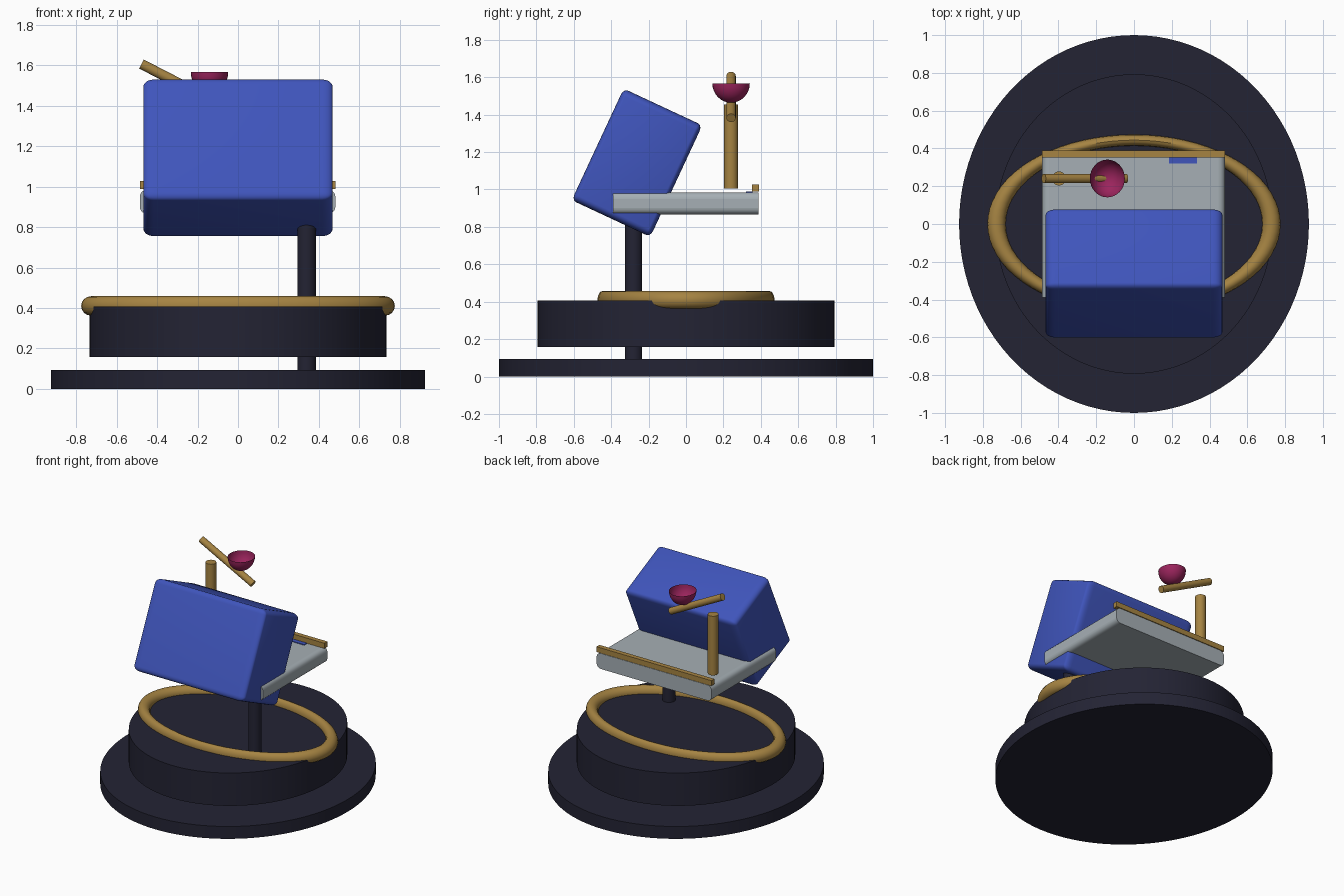
import bpy, math
from mathutils import Vector

cube = bpy.data.objects.get("Cube")
if cube:
    bpy.data.objects.remove(cube, do_unlink=True)


def material(name, rgb):
    m = bpy.data.materials.new(name)
    m.use_nodes = True
    colour = (*rgb, 1)
    m.diffuse_color = colour
    m.node_tree.nodes["Principled BSDF"].inputs["Base Color"].default_value = colour
    return m


NAVY = material("dark navy", (.017, .017, .034))
BLUE = material("blue", (.05, .09, .50))
GOLD = material("gold", (.38, .23, .055))
GREY = material("light grey", (.38, .43, .46))
CRIMSON = material("crimson", (.33, .018, .11))


def finish(name, mat, scale=(1, 1, 1), smooth=True):
    ob = bpy.context.object
    ob.name = name
    ob.scale = scale
    ob.data.materials.append(mat)
    bpy.ops.object.transform_apply(location=False, rotation=False, scale=True)
    if smooth:
        bpy.ops.object.shade_smooth_by_angle(angle=math.radians(35))
    return ob


def rod(name, mat, start, end, radius, stretch=1, sides=32):
    a, b = Vector(start), Vector(end)
    bpy.ops.mesh.primitive_cylinder_add(
        vertices=sides, radius=radius, depth=(b - a).length, location=(a + b) / 2,
        rotation=(b - a).to_track_quat('Z', 'Y').to_euler())
    return finish(name, mat, (stretch, 1, 1))


def box(name, mat, size, loc, rot=(0, 0, 0)):
    bpy.ops.mesh.primitive_cube_add(size=1, location=loc, rotation=rot)
    return finish(name, mat, size, smooth=False)


def bevel(ob, width, segments=5):
    mod = ob.modifiers.new("rounding", 'BEVEL')
    mod.width = width
    mod.segments = segments
    return mod


# Oval base plate, raised drum and the column through them
OVAL = .926
rod("base_plate", NAVY, (0, 0, 0), (0, 0, .094), 1, OVAL, 96)
rod("drum", NAVY, (0, 0, .157), (0, 0, .407), .793, OVAL, 96)
rod("column", NAVY, (.34, -.28, .05), (.34, -.28, .87), .046)

# Flattened ring lying on the drum
bpy.ops.mesh.primitive_torus_add(major_segments=72, minor_segments=16,
                                 major_radius=.728, minor_radius=.048,
                                 location=(0, 0, .41))
finish("oval_ring", GOLD, (1, .61, 1))

# Tilted rounded body, rounded before it is stretched
body = box("tilted_body", BLUE, (1, 1, 1), (0, -.262, 1.143), (math.radians(-25), 0, 0))
bevel(body, .055)
bpy.context.view_layer.objects.active = body
bpy.ops.object.modifier_apply(modifier="rounding")
finish("tilted_body", BLUE, (.936, .464, .658))

# Tray with its long side edges rounded
tray = box("tray", GREY, (.968, .776, .118), (-.002, -.001, .926))
weights = tray.data.attributes.new("bevel_weight_edge", 'FLOAT', 'EDGE')
for edge in tray.data.edges:
    a, b = (tray.data.vertices[i].co for i in edge.vertices)
    weights.data[edge.index].value = float(abs(a.y - b.y) > .1)
bevel(tray, .035).limit_method = 'WEIGHT'
bpy.ops.object.shade_smooth_by_angle(angle=math.radians(35))

# Rail and small label on the back of the tray
box("back_rail", GOLD, (.968, .036, .04), (-.002, .371, 1.008))
box("tray_label", BLUE, (.148, .034, .007), (.259, .338, .987))

# Post, slanted arm and open bowl
rod("post", GOLD, (-.397, .241, 1.005), (-.397, .241, 1.455), .037)
rod("slanted_arm", GOLD, (-.478, .241, 1.607), (-.042, .241, 1.383), .025)

bpy.ops.mesh.primitive_uv_sphere_add(segments=32, ring_count=16, radius=.1,
                                     location=(-.141, .241, 1.567))
bowl = finish("bowl", CRIMSON, (.926, 1, 1.03))
import bmesh
bm = bmesh.new()
bm.from_mesh(bowl.data)
bmesh.ops.delete(bm, geom=[v for v in bm.verts if v.co.z > .001], context='VERTS')
bm.to_mesh(bowl.data)
bm.free()
